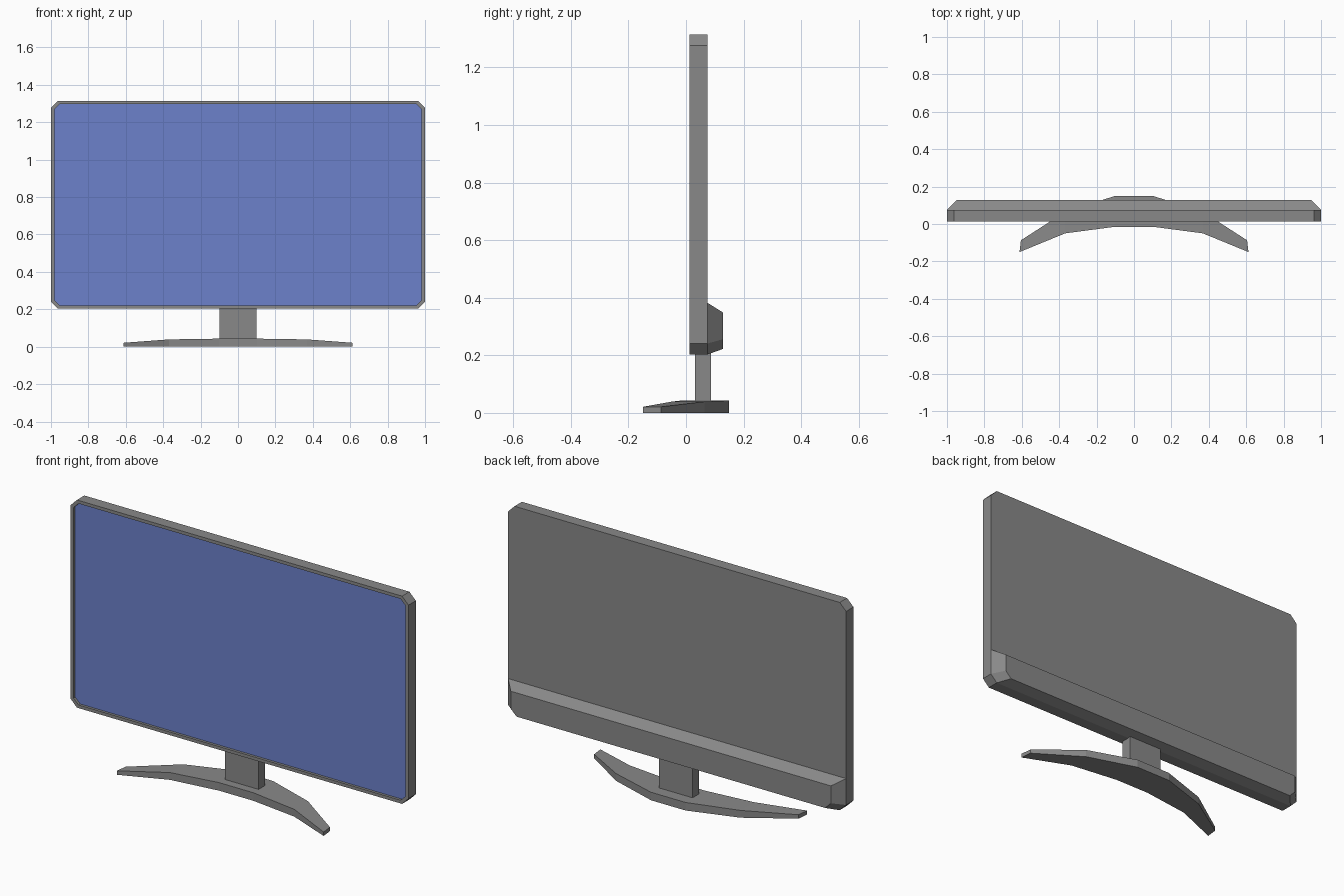
import bpy
import bmesh

if "Cube" in bpy.data.objects:
    bpy.data.objects.remove(bpy.data.objects["Cube"])


def material(name, rgb):
    m = bpy.data.materials.new(name)
    m.diffuse_color = (*rgb, 1)
    m.use_nodes = True
    m.node_tree.nodes["Principled BSDF"].inputs["Base Color"].default_value = m.diffuse_color
    return m


grey = material("grey plastic", (0.25, 0.25, 0.25))
blue = material("screen blue", (0.15, 0.22, 0.6))


def loft(name, rings, mats, cap_start=True, cap_end=True, start_mat=0):
    """Skin a row of matching closed rings and cap the ends."""
    bm = bmesh.new()
    loops = [[bm.verts.new(p) for p in ring] for ring in rings]
    n = len(loops[0])
    for a, b in zip(loops, loops[1:]):
        for i in range(n):
            j = (i + 1) % n
            bm.faces.new((a[i], a[j], b[j], b[i]))
    if cap_start:
        bm.faces.new(loops[0][::-1]).material_index = start_mat
    if cap_end:
        bm.faces.new(loops[-1])
    bmesh.ops.recalc_face_normals(bm, faces=bm.faces)
    me = bpy.data.meshes.new(name)
    bm.to_mesh(me)
    bm.free()
    for m in mats:
        me.materials.append(m)
    ob = bpy.data.objects.new(name, me)
    bpy.context.collection.objects.link(ob)
    return ob


def octagon(y, hw, z0, z1, c):
    """Upright rectangle with clipped corners."""
    right = [(hw - c, z0), (hw, z0 + c), (hw, z1 - c), (hw - c, z1)]
    return [(x, y, z) for x, z in right] + [(-x, y, z) for x, z in right[::-1]]


# Display body: recessed screen, thin bezel, side walls, back
loft("display_body", [
    octagon(0.027, 0.982, 0.22, 1.297, 0.029),
    octagon(0.013, 0.982, 0.22, 1.297, 0.029),
    octagon(0.013, 1.0, 0.203, 1.314, 0.038),
    octagon(0.075, 1.0, 0.203, 1.314, 0.038),
], [grey, blue], start_mat=1)


# Tapered housing along the lower back
def housing_ring(y, hw, z0, z1, cx, cz):
    right = [(hw - cx, z0), (hw, z0 + cz), (hw, z1)]
    return [(x, y, z) for x, z in right] + [(-x, y, z) for x, z in right[::-1]]


loft("rear_housing", [
    housing_ring(0.075, 1.0, 0.203, 0.382, 0.038, 0.038),
    housing_ring(0.128, 0.947, 0.222, 0.349, 0.034, 0.034),
], [grey], cap_start=False)

# Neck
loft("stand_neck", [
    [(x, y, z) for x, y in ((-0.1, 0.031), (0.1, 0.031), (0.1, 0.087), (-0.1, 0.087))]
    for z in (0.03, 0.22)
], [grey])

# Curved foot: sections (x, front y, back y, height), mirrored in x
half = [(0.102, -0.015, 0.15, 0.043), (0.368, -0.05, 0.065, 0.039), (0.612, -0.15, -0.087, 0.021)]
sections = [(-x, f, b, h) for x, f, b, h in half[::-1]] + half
loft("stand_foot", [
    [(x, f, 0), (x * (0.988 if abs(x) > 0.5 else 1), b, 0),
     (x * (0.988 if abs(x) > 0.5 else 1), b, h), (x, f, h)]
    for x, f, b, h in sections
], [grey])
